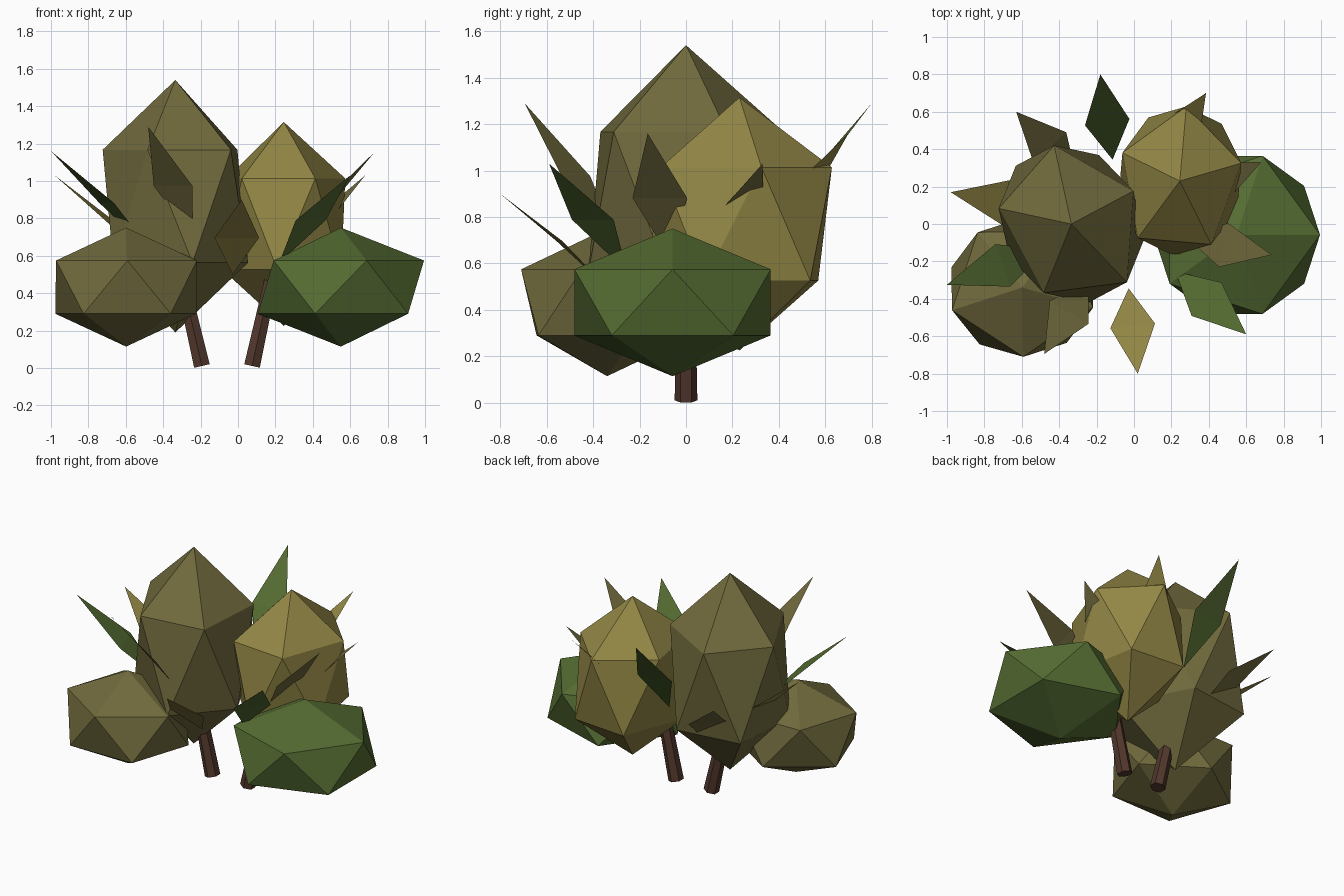
import bpy, math
from mathutils import Vector

if "Cube" in bpy.data.objects:
    bpy.data.objects.remove(bpy.data.objects["Cube"])


def material(name, rgb):
    m = bpy.data.materials.new(name)
    m.diffuse_color = (*rgb, 1)
    m.use_nodes = True
    m.node_tree.nodes["Principled BSDF"].inputs["Base Color"].default_value = m.diffuse_color
    return m


OLIVE = material("dark olive", (0.165, 0.145, 0.047))
YELLOW = material("yellow olive", (0.29, 0.24, 0.06))
GREEN = material("green", (0.09, 0.15, 0.032))
BARK = material("bark", (0.084, 0.039, 0.025))


# Foliage clumps: stretched icosahedra standing on a point
def clump(name, loc, scale, turn, mat):
    bpy.ops.mesh.primitive_ico_sphere_add(subdivisions=1, radius=1, location=loc,
                                          rotation=(0, 0, math.radians(turn)))
    ob = bpy.context.object
    ob.name = name
    ob.scale = scale
    ob.data.materials.append(mat)


clump("tall_clump", (-0.335, 0, 0.865), (0.42, 0.487, 0.675), 28, OLIVE)
clump("back_clump", (0.245, 0.23, 0.77), (0.447, 0.375, 0.545), 85, YELLOW)
clump("left_low_clump", (-0.598, -0.34, 0.4325), (0.414, 0.443, 0.318), 271, OLIVE)
clump("right_low_clump", (0.55, -0.058, 0.4325), (0.497, 0.497, 0.318), 0, GREEN)


# Stems: six-sided tapered posts leaning outwards
def stem(name, foot, top):
    a, b = Vector(foot), Vector(top)
    d = b - a
    bpy.ops.mesh.primitive_cone_add(vertices=6, radius1=0.049, radius2=0.038, depth=d.length,
                                    location=(a + b) / 2,
                                    rotation=(0, math.atan2(d.x, d.z), 0))
    ob = bpy.context.object
    ob.name = name
    ob.data.materials.append(BARK)


stem("left_stem", (-0.193, 0, 0.011), (-0.32, 0, 0.56))
stem("right_stem", (0.075, 0, 0.011), (0.20, 0, 0.58))


# Blades: a ring of pointed diamond leaves rising outwards
def blade(name, tip, mat):
    tip = Vector(tip)
    hub = Vector((-0.065, 0, 0))
    out = Vector((tip.x, tip.y, 0)) - hub
    base = hub + out * 0.43
    base.z = 0.5 + (tip.z - 0.9) * 0.49
    mid = base.lerp(tip, 0.44)
    mid.z += 0.02
    side = Vector((-out.y, out.x, 0)).normalized() * 0.12
    me = bpy.data.meshes.new(name)
    me.from_pydata([base, mid - side, tip, mid + side], [], [(0, 1, 3), (1, 2, 3)])
    me.materials.append(mat)
    bpy.context.collection.objects.link(bpy.data.objects.new(name, me))


tips = [(0.68, 0.33), (0.385, 0.70), (-0.18, 0.80), (-0.63, 0.60), (-0.98, 0.17),
        (-1.0, -0.325), (-0.48, -0.695), (0.02, -0.80), (0.60, -0.59), (0.735, -0.165)]
for i, (x, y) in enumerate(tips):
    z = 0.9 + 0.13 * ((i + 1) % 4)
    blade(f"leaf_blade_{i + 1}", (x, y, z), (OLIVE, YELLOW, GREEN)[i % 3])
